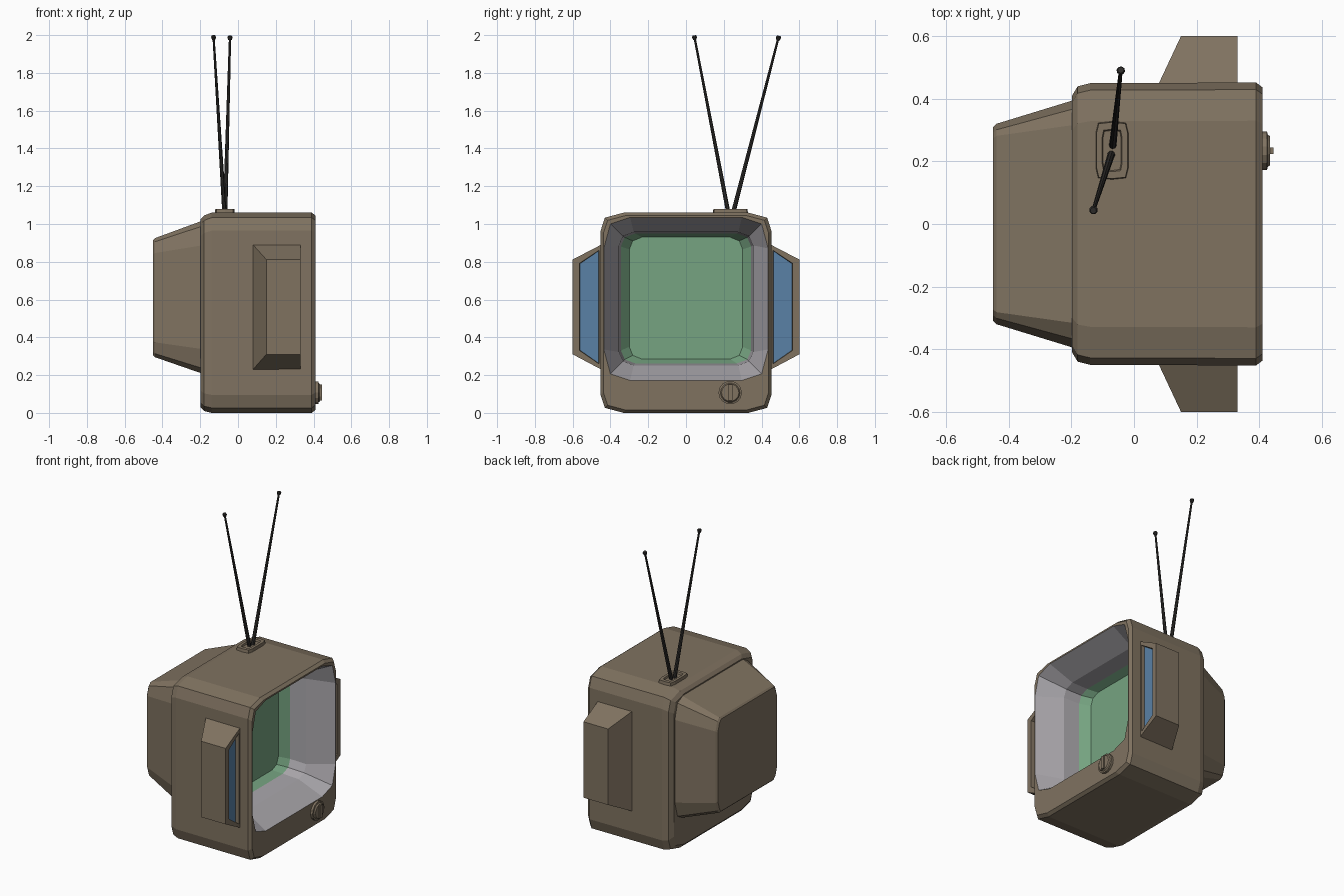
import bpy, bmesh, math
from mathutils import Vector, Matrix

if "Cube" in bpy.data.objects:
    bpy.data.objects.remove(bpy.data.objects["Cube"])


def material(name, rgb):
    m = bpy.data.materials.new(name)
    m.diffuse_color = (*rgb, 1)
    m.use_nodes = True
    m.node_tree.nodes["Principled BSDF"].inputs["Base Color"].default_value = m.diffuse_color
    return m


BROWN = material("brown casing", (0.215, 0.17, 0.118))
GREY = material("pale grey bezel", (0.40, 0.385, 0.41))
GREEN = material("green glass", (0.18, 0.37, 0.22))
BLUE = material("blue grille", (0.10, 0.22, 0.38))
DARK = material("dark metal", (0.03, 0.028, 0.026))


def finish(name, bm, *mats):
    me = bpy.data.meshes.new(name)
    bm.to_mesh(me)
    bm.free()
    for m in mats:
        me.materials.append(m)
    ob = bpy.data.objects.new(name, me)
    bpy.context.collection.objects.link(ob)
    return ob


def squircle(x, hy, z0, z1, kz=0.82, kc=0.95, ky=0.73, y0=0.0):
    """16-point rounded rectangle in the yz plane, counter-clockwise from +x."""
    cz, hz = (z0 + z1) / 2, (z1 - z0) / 2
    quad = [(1, 0), (1, kz), (kc, kc), (ky, 1)]
    pts = []
    for k in range(4):
        q = quad if k % 2 == 0 else [(0, 1), (ky, 1), (kc, kc), (1, kz)]
        sy, sz = [(1, 1), (-1, 1), (-1, -1), (1, -1)][k]
        pts += [Vector((x, y0 + sy * a * hy, cz + sz * b * hz)) for a, b in q]
    return pts


def loft(name, loops, mat, start=False, end=False):
    bm = bmesh.new()
    rows = [[bm.verts.new(p) for p in lp] for lp in loops]
    n = len(rows[0])
    for a, b in zip(rows, rows[1:]):
        for i in range(n):
            j = (i + 1) % n
            bm.faces.new((a[i], a[j], b[j], b[i]))
    if start:
        bm.faces.new(rows[0][::-1])
    if end:
        bm.faces.new(rows[-1])
    return finish(name, bm, mat)


# Cabinet shell, from the tube housing joint to the edge of the bezel
joint = squircle(-0.195, 0.395, 0.21, 1.015, 0.68, 0.93, 0.8)
mouth = squircle(0.41, 0.435, 0.172, 1.035, 0.62, 0.92, 0.68)
rim = squircle(0.25, 0.355, 0.252, 0.957, 0.80, 0.94, 0.78)
seat = squircle(0.14, 0.345, 0.262, 0.95, 0.80, 0.94, 0.78)
loft("cabinet", [
    joint,
    squircle(-0.198, 0.41, 0.03, 1.025),
    squircle(-0.18, 0.44, 0.01, 1.045),
    squircle(-0.14, 0.45, 0.0, 1.06),
    squircle(0.39, 0.452, 0.0, 1.06),
    squircle(0.41, 0.437, 0.015, 1.045),
    mouth], BROWN)

# Tapered tube housing at the back
loft("back_housing", [
    squircle(-0.45, 0.31, 0.305, 0.915, 0.75, 0.94, 0.88),
    squircle(-0.44, 0.32, 0.295, 0.925, 0.75, 0.94, 0.88),
    joint], BROWN, start=True)

# Bezel funnel and recessed screen
loft("bezel", [mouth, rim, seat], GREY)
loft("screen", [seat, squircle(0.085, 0.30, 0.285, 0.93, 0.80, 0.94, 0.78)],
     GREEN, end=True)

# Side speakers: wedge pod with a recessed grille facing forward, mirrored
bm = bmesh.new()
inner = [bm.verts.new((x, 0.44, z)) for x, z in
         ((0.075, 0.225), (0.33, 0.225), (0.33, 0.895), (0.075, 0.895))]
outer = [bm.verts.new((x, 0.60, z)) for x, z in
         ((0.15, 0.31), (0.33, 0.31), (0.33, 0.812), (0.15, 0.812))]
bm.faces.new(inner)
bm.faces.new(outer)
for i in range(4):
    j = (i + 1) % 4
    bm.faces.new((inner[i], inner[j], outer[j], outer[i]))
bmesh.ops.recalc_face_normals(bm, faces=bm.faces)
front = next(f for f in bm.faces if f.normal.x > 0.9)
bmesh.ops.inset_individual(bm, faces=[front], thickness=0.041)
bmesh.ops.inset_individual(bm, faces=[front], thickness=0.003, depth=-0.025)
front.material_index = 1
pods = finish("side_speakers", bm, BROWN, BLUE)
mod = pods.modifiers.new("mirror", 'MIRROR')
mod.use_axis = (False, True, False)


# Control knob with a raised grip bar
def disc(x, r, n=14):
    return [Vector((x, 0.234 + r * math.cos(t), 0.107 + r * math.sin(t)))
            for t in (2 * math.pi * i / n for i in range(n))]


loft("knob", [disc(0.40, 0.062), disc(0.425, 0.062), disc(0.427, 0.052),
              disc(0.435, 0.046)], BROWN, end=True)
bm = bmesh.new()
bmesh.ops.create_cube(bm, size=1, matrix=Matrix.Translation((0.434, 0.234, 0.107))
                      @ Matrix.Diagonal((0.022, 0.022, 0.085, 1)))
finish("knob_grip", bm, BROWN)


# Antenna mount: chamfered plate with a shallow dished top
def plate(z, hx, hy):
    pts = ((1, -0.6), (1, 0.6), (0.85, 0.95), (0, 1), (-0.85, 0.95),
           (-1, 0.6), (-1, -0.6), (-0.85, -0.95), (0, -1), (0.85, -0.95))
    return [Vector((-0.07 + a * hx, 0.235 + b * hy, z)) for a, b in pts]


loft("antenna_mount", [plate(1.05, 0.053, 0.094), plate(1.08, 0.050, 0.090),
                       plate(1.08, 0.032, 0.068), plate(1.068, 0.029, 0.064)],
     BROWN, end=True)


# Antenna rods with knobbed tips
def cone(bm, a, b, r1, r2):
    d = b - a
    rot = d.to_track_quat('Z', 'Y').to_matrix().to_4x4()
    bmesh.ops.create_cone(bm, cap_ends=True, segments=8, radius1=r1, radius2=r2,
                          depth=d.length,
                          matrix=Matrix.Translation((a + b) / 2) @ rot)


for name, a, b in (("antenna_left", (-0.072, 0.224, 1.06), (-0.13, 0.043, 1.998)),
                   ("antenna_right", (-0.068, 0.25, 1.06), (-0.042, 0.492, 1.996))):
    a, b = Vector(a), Vector(b)
    d = (b - a).normalized()
    bm = bmesh.new()
    cone(bm, a, b - d * 0.01, 0.012, 0.006)
    cone(bm, b - d * 0.022, b - d * 0.008, 0.010, 0.014)
    cone(bm, b - d * 0.008, b, 0.014, 0.010)
    finish(name, bm, DARK)
